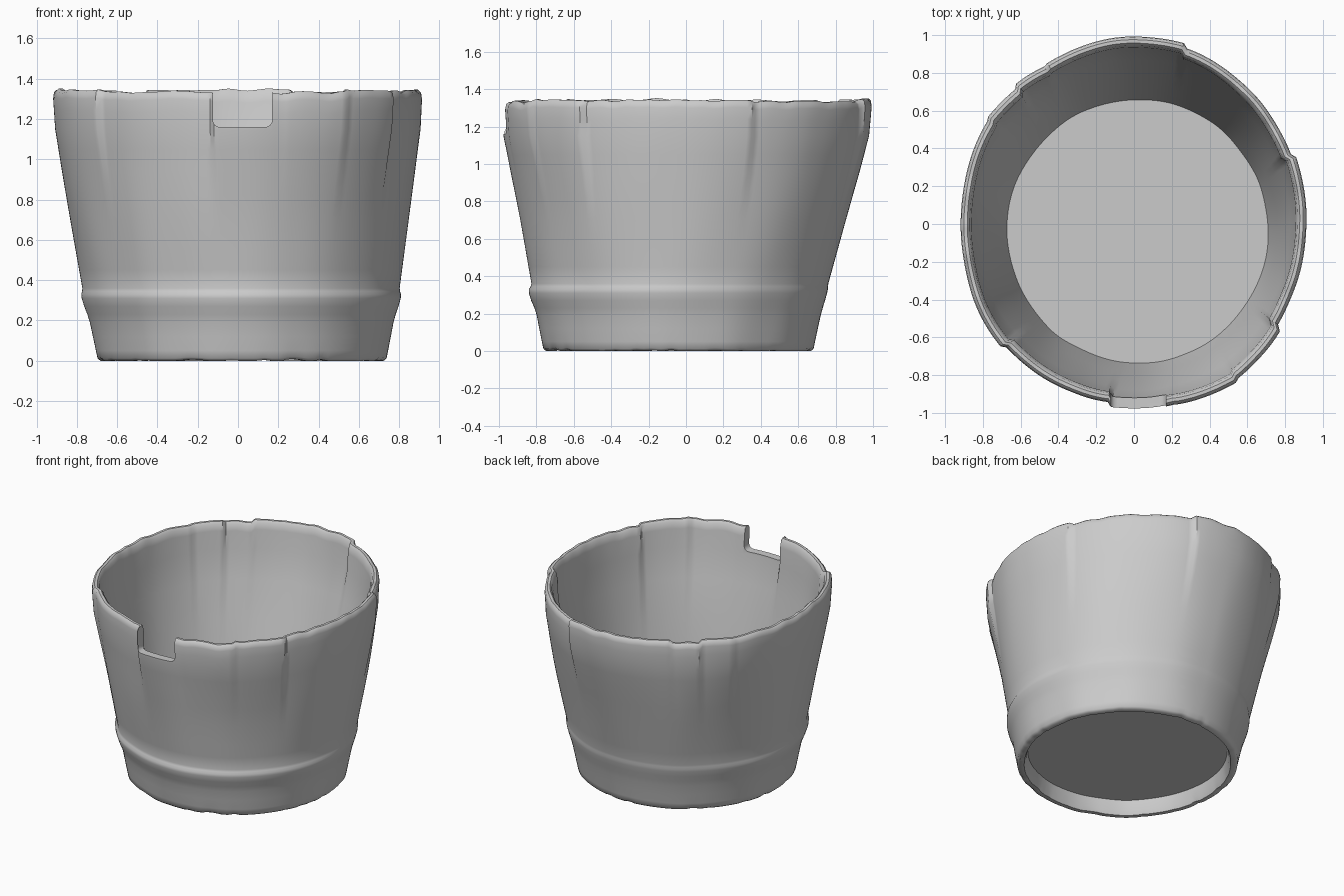
import bpy, bmesh, math
from mathutils import Vector, noise

cube = bpy.data.objects.get("Cube")
if cube:
    bpy.data.objects.remove(cube)

SEGMENTS = 240

# Staves: start angle, radial offset at start and end, rim height
STAVES = [(22, -.02, -.01, 1.335), (73, .012, 0, 1.345), (121, -.008, .015, 1.325),
          (133, -.005, .02, 1.34), (146, .01, 0, 1.34), (180, 0, .012, 1.345),
          (221, -.008, -.035, 1.335), (262, -.003, -.003, 1.33), (284, 0, .04, 1.33),
          (306, .025, .015, 1.345), (326, -.012, 0, 1.34), (382, 0, 0, 1.34)]

# Outer wall: height, half width, half depth
WALL = [(0, .715, .72), (.35, .785, .79), (.7, .84, .87),
        (.95, .88, .93), (1.15, .91, .975), (1.34, .92, .988)]


def smooth(a, b, v):
    t = max(0, min(1, (v - a) / (b - a)))
    return t * t * (3 - 2 * t)


def stave_at(degrees):
    d = degrees if degrees >= 22 else degrees + 360
    for this, following in zip(STAVES, STAVES[1:]):
        if this[0] <= d < following[0]:
            t = (d - this[0]) / (following[0] - this[0])
            return this[1] + (this[2] - this[1]) * t, this[3]
    return 0, 1.34


def wall_at(z):
    for low, high in zip(WALL, WALL[1:]):
        if z <= high[0]:
            break
    t = min(1, (z - low[0]) / (high[0] - low[0]))
    return [a + (b - a) * t for a, b in zip(low[1:], high[1:])]


def wall_point(angle, z, inset, band=False):
    """Point on the worn, slightly oval wall, moved inward by inset."""
    c, s = math.cos(angle), math.sin(angle)
    offset, rim = stave_at(math.degrees(angle))
    rx, ry = wall_at(z)
    push = offset * smooth(.65, 1.3, z) - inset
    wobble = noise.noise(Vector((c * 3, s * 3, z * 1.5)))
    push += .008 * wobble
    if band:
        # Swollen band low on the wall, strongest at the front
        bump = smooth(.19, .31, z) * (1 - smooth(.32, .36, z))
        push += bump * (.014 - .008 * s)
    lean = 1 - smooth(0, 1.2, z)
    chip = noise.noise(Vector((c * 9, s * 9, 4)))
    height = z + (rim - 1.34 + .012 * chip) * smooth(1.0, 1.3, z)
    height += .012 * max(0, chip) * (1 - smooth(0, .06, z))
    return ((rx + push) * c + .02 * lean, (ry + push) * s - .04 * lean, height)


# Rows run up the outside, over the rounded rim, and down the inside
rows = [(z, 0, True) for z in (.012, .05, .12, .19, .23, .27, .31, .33, .345, .36, .45, .55,
                               .7, .82, .95, 1.05, 1.15, 1.24, 1.3)]
rows += [(1.328, .006, False), (1.34, .02, False), (1.34, .038, False), (1.326, .05, False)]
rows += [(z, .056, False) for z in (1.28, 1.15, .95, .7, .45, .25, .16)]

bm = bmesh.new()


def ring(z, inset, band):
    step = math.tau / SEGMENTS
    return [bm.verts.new(wall_point(i * step, z, inset, band)) for i in range(SEGMENTS)]


def bridge(a, b):
    for i in range(SEGMENTS):
        j = (i + 1) % SEGMENTS
        bm.faces.new((a[i], a[j], b[j], b[i]))


# Recessed underside: foot ring and the hollow below the floor
under = [ring(.10, .085, False), ring(.03, .06, False), ring(0, .042, False), ring(0, .012, False)]
rings = under + [ring(*row) for row in rows]
for lower, upper in zip(rings, rings[1:]):
    bridge(lower, upper)
bm.faces.new(rings[-1])
bm.faces.new(list(reversed(rings[0])))
bmesh.ops.recalc_face_normals(bm, faces=bm.faces[:])

mesh = bpy.data.meshes.new("bucket_body")
bm.to_mesh(mesh)
bm.free()
bucket = bpy.data.objects.new("bucket_body", mesh)
bpy.context.collection.objects.link(bucket)

grey = bpy.data.materials.new("plain grey")
grey.use_nodes = True
colour = (.6, .6, .6, 1)
grey.diffuse_color = colour
grey.node_tree.nodes["Principled BSDF"].inputs["Base Color"].default_value = colour
mesh.materials.append(grey)

# Cutter for the front rim notch, with rounded lower corners
bpy.ops.mesh.primitive_cube_add(size=1, location=(.0225, -.95, 1.36))
cutter = bpy.context.object
cutter.name = "notch_cutter"
cutter.scale = (.295, .4, .4)
bpy.ops.object.transform_apply(location=False, rotation=False, scale=True)
bm = bmesh.new()
bm.from_mesh(cutter.data)
corners = [e for e in bm.edges if all(v.co.z < 0 for v in e.verts)
           and abs(e.verts[0].co.y - e.verts[1].co.y) > .1]
bmesh.ops.bevel(bm, geom=corners, offset=.035, segments=4, affect='EDGES', profile=.5)
bm.to_mesh(cutter.data)
bm.free()
cutter.data.materials.append(grey)
cutter.hide_render = True

notch = bucket.modifiers.new("rim_notch", 'BOOLEAN')
notch.operation = 'DIFFERENCE'
notch.solver = 'EXACT'
notch.object = cutter
bpy.ops.object.select_all(action='DESELECT')
bucket.select_set(True)
bpy.context.view_layer.objects.active = bucket
bpy.ops.object.modifier_apply(modifier=notch.name)
bpy.data.objects.remove(cutter)
bpy.ops.object.shade_smooth_by_angle(angle=math.radians(40))
